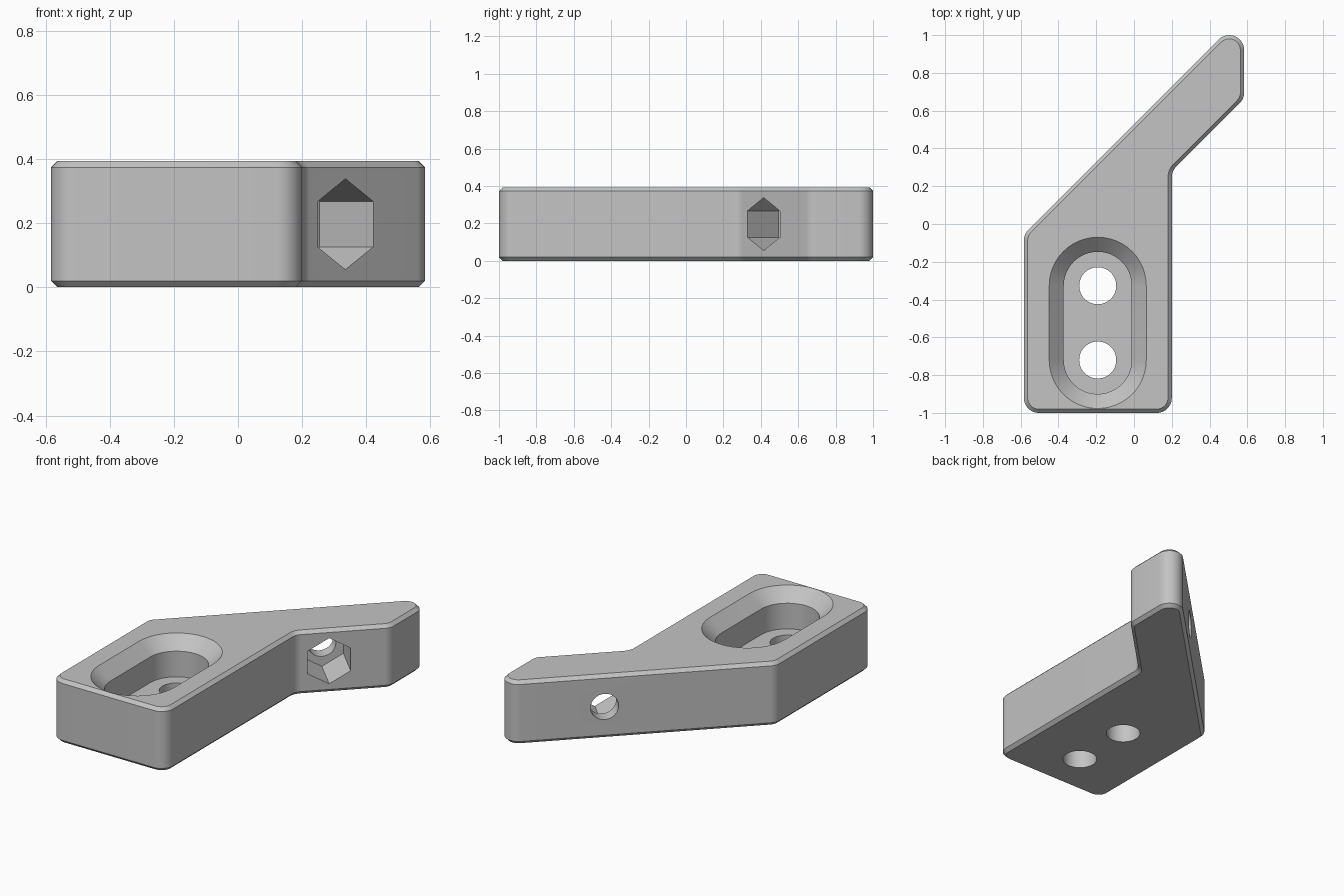
import bpy
import bmesh
from math import sin, cos, tan, pi
from mathutils import Vector

HEIGHT = 0.393
EDGE = 0.02          # small chamfer around top and bottom
FILLET = 0.079       # rounding of the vertical corners
SLOT_X = -0.192
HOLE_YS = (-0.72, -0.327)

cube = bpy.data.objects.get("Cube")
if cube:
    bpy.data.objects.remove(cube, do_unlink=True)

grey = bpy.data.materials.new("plain_grey")
grey.use_nodes = True
colour = (0.55, 0.55, 0.55, 1)
grey.diffuse_color = colour
grey.node_tree.nodes["Principled BSDF"].inputs["Base Color"].default_value = colour


def loft(name, rings):
    """Closed solid through rings that share one point count."""
    bm = bmesh.new()
    loops = [[bm.verts.new(p) for p in ring] for ring in rings]
    n = len(loops[0])
    for a, b in zip(loops, loops[1:]):
        for i in range(n):
            j = (i + 1) % n
            bm.faces.new((a[i], a[j], b[j], b[i]))
    bm.faces.new(loops[0][::-1])
    bm.faces.new(loops[-1])
    bmesh.ops.recalc_face_normals(bm, faces=bm.faces)
    mesh = bpy.data.meshes.new(name)
    bm.to_mesh(mesh)
    bm.free()
    mesh.materials.append(grey)
    obj = bpy.data.objects.new(name, mesh)
    bpy.context.collection.objects.link(obj)
    return obj


def rounded_outline(corners, r, steps=12):
    """Filleted counter-clockwise outline as (point, outward normal) pairs."""
    pts = [Vector((x, y, 0)) for x, y in corners]
    result = []
    for i, p in enumerate(pts):
        u = (pts[i - 1] - p).normalized()
        v = (pts[(i + 1) % len(pts)] - p).normalized()
        side = 1 if v.cross(u).z > 0 else -1
        centre = p + (u + v).normalized() * r / sin(u.angle(v) / 2)
        n1, n2 = Vector((-u.y, u.x, 0)), Vector((v.y, -v.x, 0))
        for k in range(steps + 1):
            n = n1.slerp(n2, k / steps)
            result.append((centre + n * r * side, n))
    return result


def slot_ring(r, z, steps=24):
    """Stadium shape around the two screw holes."""
    ring = []
    for y, start in ((HOLE_YS[1], 0), (HOLE_YS[0], pi)):
        for k in range(steps + 1):
            a = start + pi * k / steps
            ring.append((SLOT_X + r * cos(a), y + r * sin(a), z))
    return ring


def prism(name, origin, axis, across, up, r, start, end, sides):
    """Regular prism along an axis, with one corner pointing up."""
    rings = []
    for d in (start, end):
        angles = [pi / 2 + 2 * pi * k / sides for k in range(sides)]
        rings.append([origin + axis * d + (across * cos(a) + up * sin(a)) * r for a in angles])
    return loft(name, rings)


# Angled bracket body with chamfered rims
outline = rounded_outline([(-0.583, -1), (0.2, -1), (0.2, 0.28), (0.583, 0.663),
                           (0.583, 1.112), (-0.583, -0.054)], FILLET)
levels = ((EDGE, 0), (0, EDGE), (0, HEIGHT - EDGE), (EDGE, HEIGHT))
body = loft("bracket_body", [[p - n * inset + Vector((0, 0, z)) for p, n in outline]
                             for inset, z in levels])

# Countersunk slot pocket
X, Y, Z = Vector((1, 0, 0)), Vector((0, 1, 0)), Vector((0, 0, 1))
cutters = [loft("slot_cutter", [slot_ring(0.18, 0.157), slot_ring(0.18, HEIGHT - 0.077),
                                slot_ring(0.257, HEIGHT), slot_ring(0.257, HEIGHT + 0.1)])]

# Screw holes through the pocket floor
for y in HOLE_YS:
    cutters.append(prism("screw_hole_cutter", Vector((SLOT_X, y, 0)), Z, X, Y,
                         0.098, -0.1, 0.25, 48))

# Hexagonal nut pocket and cross hole through the arm
arm_point = Vector((0.335, 0.415, HEIGHT / 2))
inward = Vector((-1, 1, 0)).normalized()
along = Vector((1, 1, 0)).normalized()
cutters.append(prism("nut_pocket_cutter", arm_point, inward, along, Z, 0.1415, -0.1, 0.236, 6))
cutters.append(prism("cross_hole_cutter", arm_point, inward, along, Z, 0.08, 0.1, 0.5, 48))

# Cut the openings, then drop the cutters
bpy.ops.object.select_all(action='DESELECT')
bpy.context.view_layer.objects.active = body
body.select_set(True)
for cutter in cutters:
    cutter.hide_render = True
    mod = body.modifiers.new(cutter.name, 'BOOLEAN')
    mod.operation = 'DIFFERENCE'
    mod.solver = 'EXACT'
    mod.object = cutter
    bpy.ops.object.modifier_apply(modifier=mod.name)
    bpy.data.objects.remove(cutter, do_unlink=True)

bpy.ops.object.shade_smooth_by_angle(angle=pi / 6)
